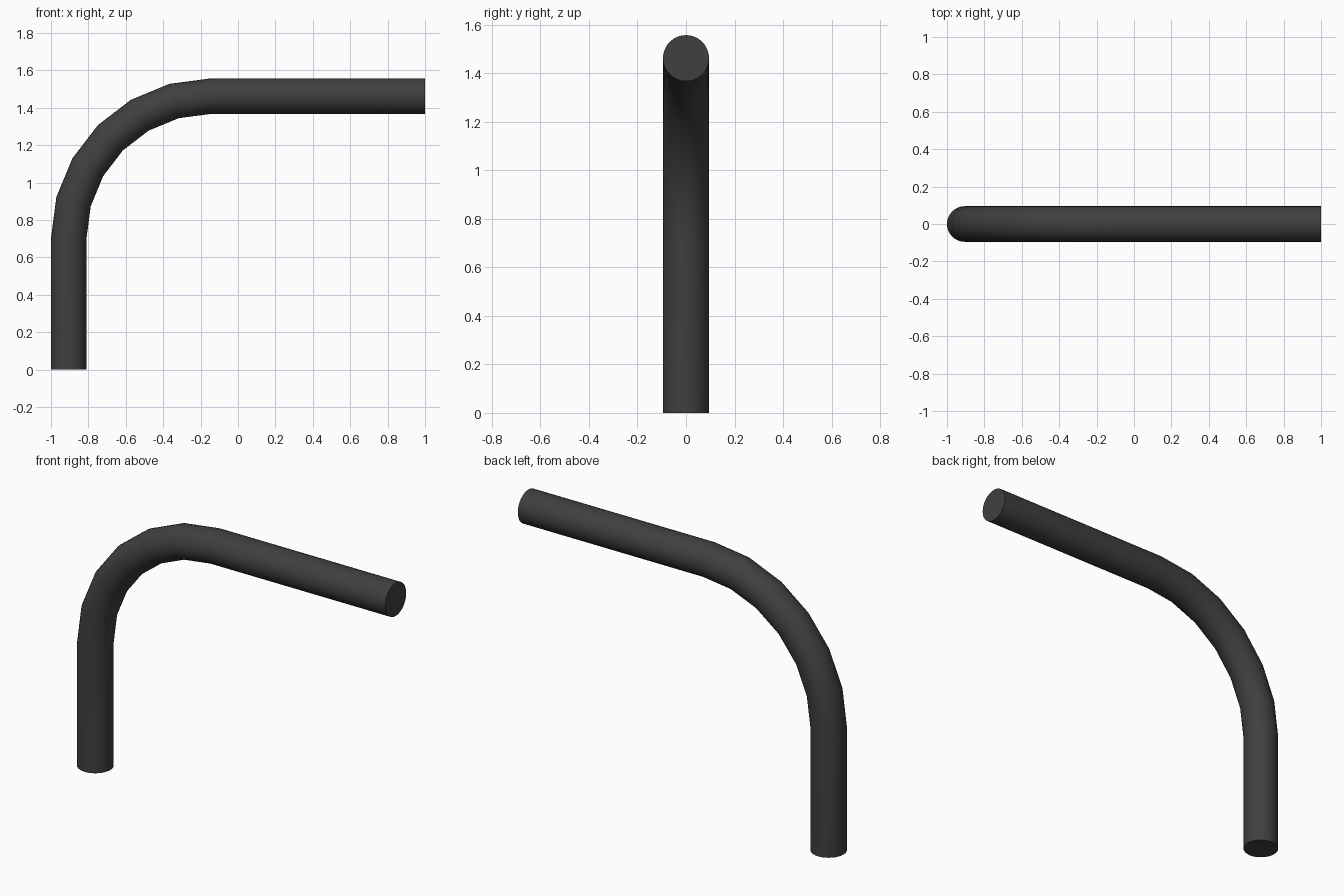
import bpy, bmesh
from math import sin, cos, pi, radians
from mathutils import Vector

if "Cube" in bpy.data.objects:
    bpy.data.objects.remove(bpy.data.objects["Cube"])

R = 0.095                      # pipe radius
BEND = 0.76                    # centreline bend radius
CX, CZ = -0.145, 0.702         # bend centre
SIDES, STEPS = 32, 6

# Stations along the pipe: centre point and angle of the bend (0 = vertical run)
stations = [(CX - BEND, 0.0, 0.0)]
for i in range(STEPS + 1):
    a = radians(90) * i / STEPS
    stations.append((CX - BEND * cos(a), CZ + BEND * sin(a), a))
stations.append((1.0, CZ + BEND, radians(90)))

# Sweep a round section through the stations
bm = bmesh.new()
rings = []
for x, z, a in stations:
    out = Vector((-cos(a), 0, sin(a)))
    ring = []
    for k in range(SIDES):
        t = 2 * pi * k / SIDES
        ring.append(bm.verts.new(Vector((x, 0, z)) + out * R * cos(t) + Vector((0, R * sin(t), 0))))
    rings.append(ring)
for r0, r1 in zip(rings, rings[1:]):
    for k in range(SIDES):
        n = (k + 1) % SIDES
        bm.faces.new((r0[k], r0[n], r1[n], r1[k]))

# Flat end caps
bm.faces.new(rings[0])
bm.faces.new(rings[-1])
bmesh.ops.recalc_face_normals(bm, faces=bm.faces)

mesh = bpy.data.meshes.new("bent_pipe")
bm.to_mesh(mesh)
bm.free()
pipe = bpy.data.objects.new("bent_pipe", mesh)
bpy.context.collection.objects.link(pipe)

# Dark grey finish
mat = bpy.data.materials.new("dark_grey")
mat.diffuse_color = (0.05, 0.05, 0.05, 1)
mat.use_nodes = True
mat.node_tree.nodes["Principled BSDF"].inputs["Base Color"].default_value = mat.diffuse_color
mesh.materials.append(mat)

# Smooth walls, crisp cap edges
bpy.context.view_layer.objects.active = pipe
pipe.select_set(True)
bpy.ops.object.shade_smooth_by_angle(angle=radians(40))
